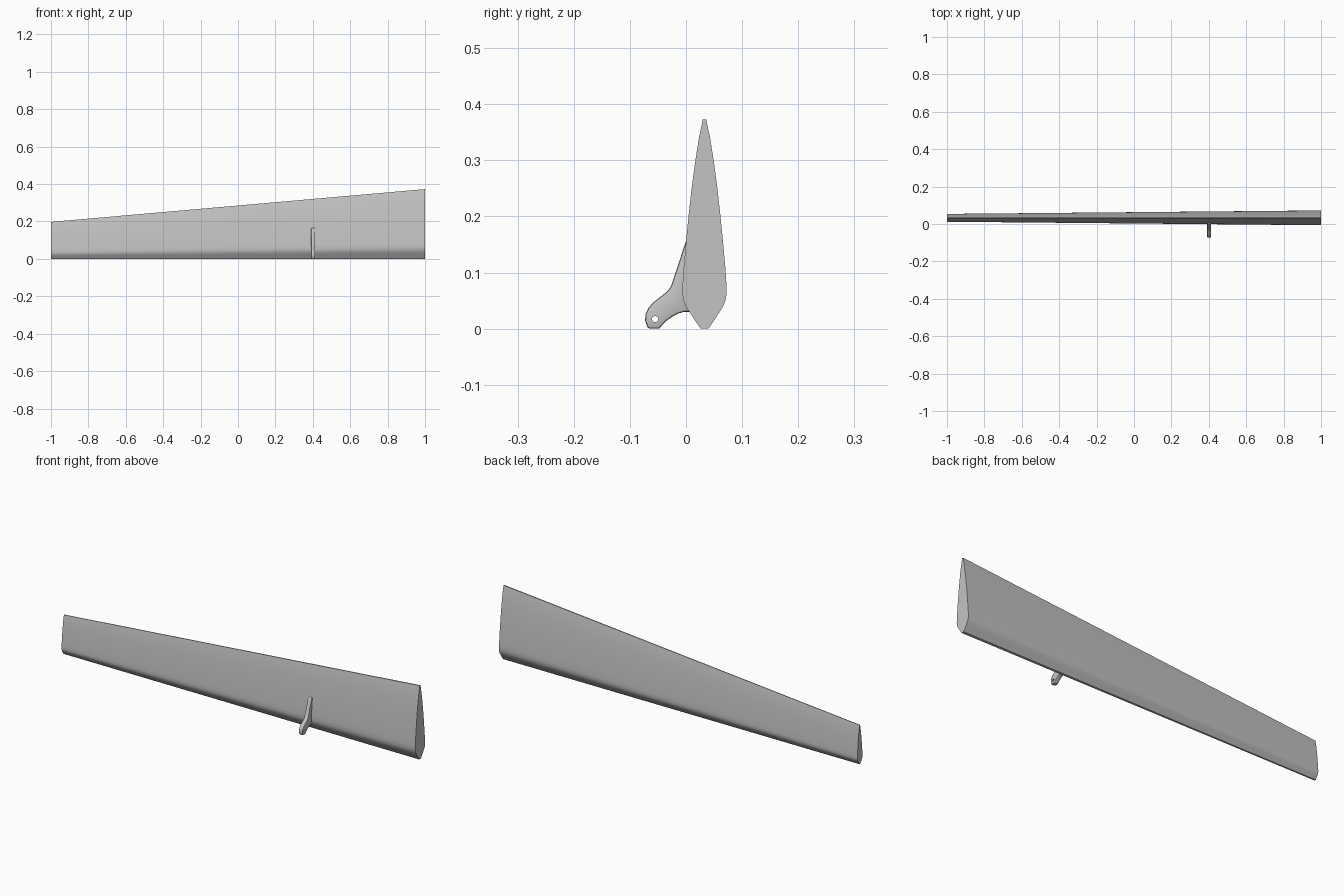
import bpy, bmesh, math
from mathutils import Vector

if "Cube" in bpy.data.objects:
    bpy.data.objects.remove(bpy.data.objects["Cube"], do_unlink=True)

grey = bpy.data.materials.new("plain grey")
grey.use_nodes = True
grey.diffuse_color = (0.55, 0.55, 0.55, 1)
grey.node_tree.nodes["Principled BSDF"].inputs["Base Color"].default_value = (0.55, 0.55, 0.55, 1)


def loft(name, rings):
    """Skin a row of matching (x, y, z) loops and cap both ends."""
    bm = bmesh.new()
    loops = [[bm.verts.new(p) for p in ring] for ring in rings]
    n = len(loops[0])
    for a, b in zip(loops, loops[1:]):
        for i in range(n):
            j = (i + 1) % n
            bm.faces.new((a[i], a[j], b[j], b[i]))
    bm.faces.new(loops[0])
    bm.faces.new(loops[-1])
    bmesh.ops.recalc_face_normals(bm, faces=bm.faces)
    mesh = bpy.data.meshes.new(name)
    bm.to_mesh(mesh)
    bm.free()
    mesh.materials.append(grey)
    obj = bpy.data.objects.new(name, mesh)
    bpy.context.collection.objects.link(obj)
    return obj


def select(obj):
    bpy.ops.object.select_all(action='DESELECT')
    obj.select_set(True)
    bpy.context.view_layer.objects.active = obj


# Tapered panel: symmetric section (half thickness, height), scaled toward the tip
MID_Y = 0.033
half = [(0.007, 0), (0.016, 0.013), (0.025, 0.027), (0.033, 0.039), (0.037, 0.049),
        (0.0395, 0.062), (0.039, 0.08), (0.037, 0.11), (0.0325, 0.16), (0.028, 0.205),
        (0.023, 0.25), (0.017, 0.295), (0.010, 0.34), (0.003, 0.373)]
section = half + [(-w, z) for w, z in reversed(half)]
panel = loft("tapered_panel", [
    [(x, MID_Y + w * s, z * s) for w, z in section] for x, s in ((1, 1), (-1, 0.53))])
select(panel)
bpy.ops.object.shade_smooth_by_angle(angle=math.radians(32))

# Hinge arm: curved outline (y, z) given thickness along x
ARM_X, ARM_HALF = 0.402, 0.011
outline = [(0.02, 0.166), (0.002, 0.163), (-0.012, 0.12), (-0.027, 0.075), (-0.034, 0.066),
           (-0.044, 0.058), (-0.058, 0.047), (-0.067, 0.037), (-0.072, 0.026), (-0.073, 0.015),
           (-0.068, 0), (-0.048, 0), (-0.036, 0.013), (-0.025, 0.021), (-0.014, 0.027),
           (-0.003, 0.030), (0.01, 0.03), (0.025, 0.06)]
arm = loft("hinge_arm", [
    [(ARM_X + side * ARM_HALF, y, z) for y, z in outline] for side in (-1, 1)])
bevel = arm.modifiers.new("rounded_edges", 'BEVEL')
bevel.width = 0.004
bevel.segments = 2
bevel.limit_method = 'ANGLE'
bevel.angle_limit = math.radians(60)

# Pin hole through the arm's free end
pin = loft("pin_cutter", [
    [(ARM_X + dx, -0.055 + 0.0055 * math.cos(t * math.tau / 20),
      0.017 + 0.0055 * math.sin(t * math.tau / 20)) for t in range(20)]
    for dx in (-0.05, 0.05)])
pin.hide_render = True
hole = arm.modifiers.new("pin_hole", 'BOOLEAN')
hole.operation = 'DIFFERENCE'
hole.solver = 'EXACT'
hole.object = pin
select(arm)
bpy.ops.object.convert(target='MESH')
bpy.data.objects.remove(pin, do_unlink=True)
select(arm)
bpy.ops.object.shade_smooth_by_angle(angle=math.radians(40))
